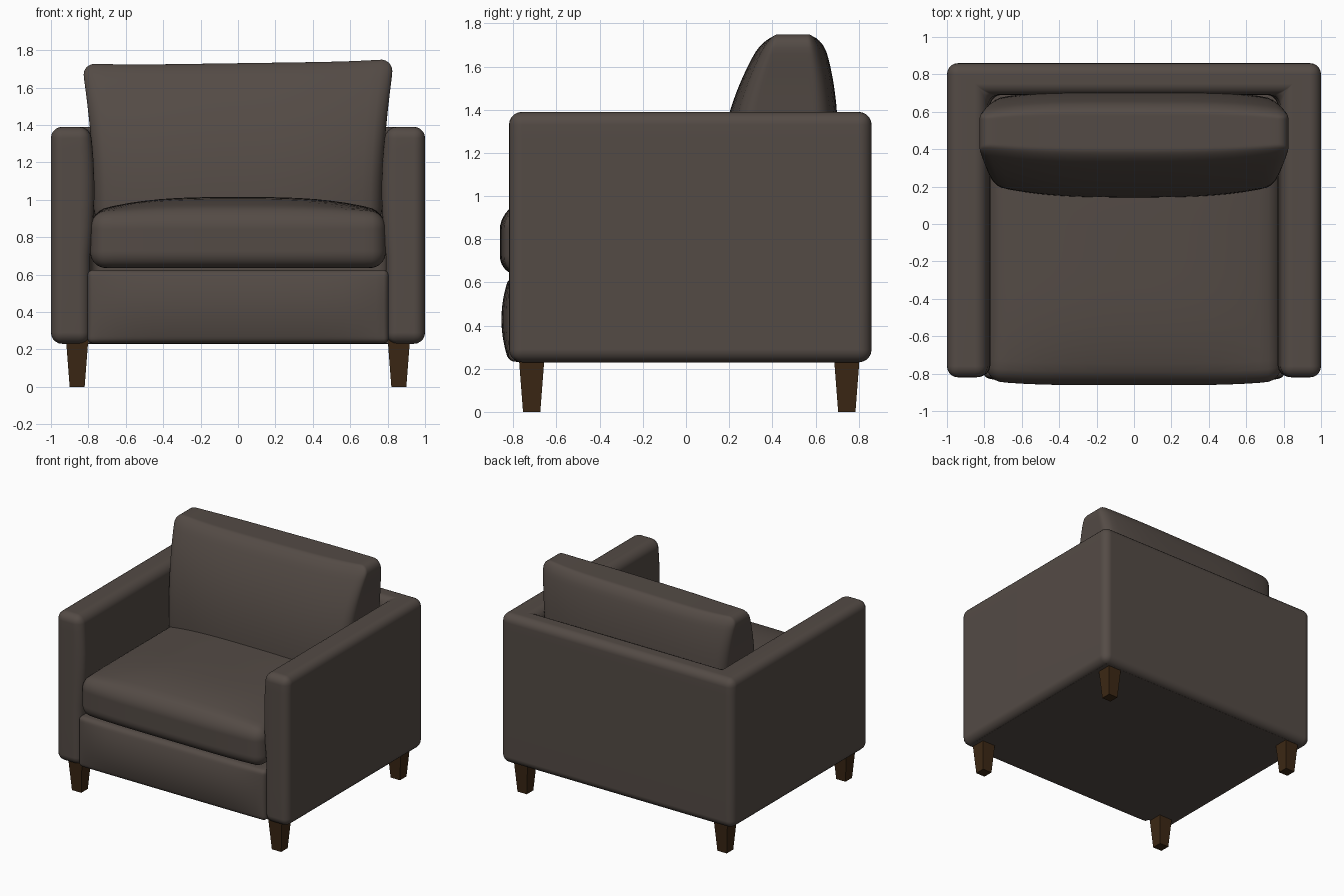
import bpy, bmesh, math
from mathutils import Vector

if "Cube" in bpy.data.objects:
    bpy.data.objects.remove(bpy.data.objects["Cube"])


def material(name, rgb):
    m = bpy.data.materials.new(name)
    m.diffuse_color = (*rgb, 1)
    m.use_nodes = True
    m.node_tree.nodes["Principled BSDF"].inputs["Base Color"].default_value = m.diffuse_color
    return m


FABRIC = material("brown grey fabric", (0.088, 0.070, 0.060))
WOOD = material("dark wood", (0.045, 0.021, 0.007))


def finish(name, bm, mat, angle=60):
    bmesh.ops.recalc_face_normals(bm, faces=bm.faces[:])
    me = bpy.data.meshes.new(name)
    bm.to_mesh(me)
    bm.free()
    me.materials.append(mat)
    ob = bpy.data.objects.new(name, me)
    bpy.context.collection.objects.link(ob)
    bpy.ops.object.select_all(action='DESELECT')
    bpy.context.view_layer.objects.active = ob
    ob.select_set(True)
    bpy.ops.object.shade_smooth_by_angle(angle=math.radians(angle))
    return ob


def soft_box(name, lo, hi, r, shape=None, cuts=23):
    """Rounded box between two corners; shape(u) may reshape it, with the
    position also given as -1..1 fractions of the box."""
    lo, hi = Vector(lo), Vector(hi)
    c, h = (lo + hi) / 2, (hi - lo) / 2
    bm = bmesh.new()
    bmesh.ops.create_cube(bm, size=2)
    bmesh.ops.subdivide_edges(bm, edges=bm.edges[:], cuts=cuts, use_grid_fill=True)
    for v in bm.verts:
        core, off = Vector(), Vector()
        for i in range(3):
            a, s, inner = abs(v.co[i]), math.copysign(1, v.co[i]), h[i] - r
            core[i] = s * inner * min(a / 0.7, 1)
            off[i] = s * r * max((a - 0.7) / 0.3, 0)
        p = core + off.normalized() * r
        u = Vector((p[i] / h[i] for i in range(3)))
        p += c
        v.co = shape(p, u) if shape else p
    return finish(name, bm, FABRIC)


# U-shaped shell: two arms and the back
outline = [(-1, -.82), (-.79, -.82), (-.79, .69), (.79, .69),
           (.79, -.82), (1, -.82), (1, .86), (-1, .86)]
bm = bmesh.new()
face = bm.faces.new([bm.verts.new((x, y, .23)) for x, y in outline])
ext = bmesh.ops.extrude_face_region(bm, geom=[face])
for g in ext['geom']:
    if isinstance(g, bmesh.types.BMVert):
        g.co.z = 1.39
bmesh.ops.recalc_face_normals(bm, faces=bm.faces[:])
bmesh.ops.bevel(bm, geom=bm.edges[:], offset=.06, segments=5, profile=.5, affect='EDGES')
for z in (.5, .7, .85, 1.0, 1.1, 1.2, 1.27):
    bmesh.ops.bisect_plane(bm, geom=bm.verts[:] + bm.edges[:] + bm.faces[:],
                           plane_co=(0, 0, z), plane_no=(0, 0, 1))
for v in bm.verts:  # padded inner arm faces
    w = min(max((.87 - abs(v.co.x)) / .08, 0), 1)
    puff = max(0, 1 - ((v.co.z - 1.05) / .34) ** 2)
    v.co.x -= math.copysign(.022 * w * puff, v.co.x)
shell = finish("arms_and_back", bm, FABRIC)
shell.modifiers.new("even shading", 'WEIGHTED_NORMAL').keep_sharp = True


# Padded front rail and base
def rail_shape(p, u):
    if u.y < 0:
        p.y -= .035 * (1 - u.z ** 2) * (1 - u.x ** 6) * -u.y
    return p


soft_box("base_front_rail", (-.805, -.82, .232), (.805, .75, .625), .03, rail_shape)

# Flat underside
soft_box("underside", (-.95, -.77, .229), (.95, .81, .3), .005, cuts=3)


# Seat cushion with a crowned top and bowed front
def seat_shape(p, u):
    if u.z > 0:
        p.z += .08 * u.z * (1 - abs(u.x) ** 3) * (1 - abs(u.y) ** 4)
    if u.y < 0:
        p.y += .025 * abs(u.x) ** 4 * -u.y
    return p


soft_box("seat_cushion", (-.79, -.862, .635), (.79, .66, .935), .085, seat_shape)


# Back cushion: leaning wedge, wider at the top
def pillow_shape(p, u):
    t, k = (u.z + 1) / 2, abs(u.x)
    front = .14 + .22 * t ** 2.5 + .07 * k ** 3 * (1 - t * .4)
    back = .71 - .08 * t ** 4 - .045 * k ** 4
    p.y = front + (back - front) * (u.y + 1) / 2
    p.x = u.x * (.77 + .065 * t ** 1.3 - .012 * math.sin(math.pi * t))
    p.z += t ** 4 * (.012 * u.x + .015 * k ** 6)
    return p


soft_box("back_cushion", (-.8, 0, .87), (.8, .5, 1.73), .075, pillow_shape)

# Tapered square legs
for sx, side in ((-1, "left"), (1, "right")):
    for y, end in ((-.715, "front"), (.745, "back")):
        bm = bmesh.new()
        bmesh.ops.create_cube(bm, size=1)
        for v in bm.verts:
            w = .12 if v.co.z > 0 else .08
            v.co = (sx * .86 + v.co.x * w, y + v.co.y * w, .26 if v.co.z > 0 else 0)
        finish(f"{end}_{side}_leg", bm, WOOD, 30)
